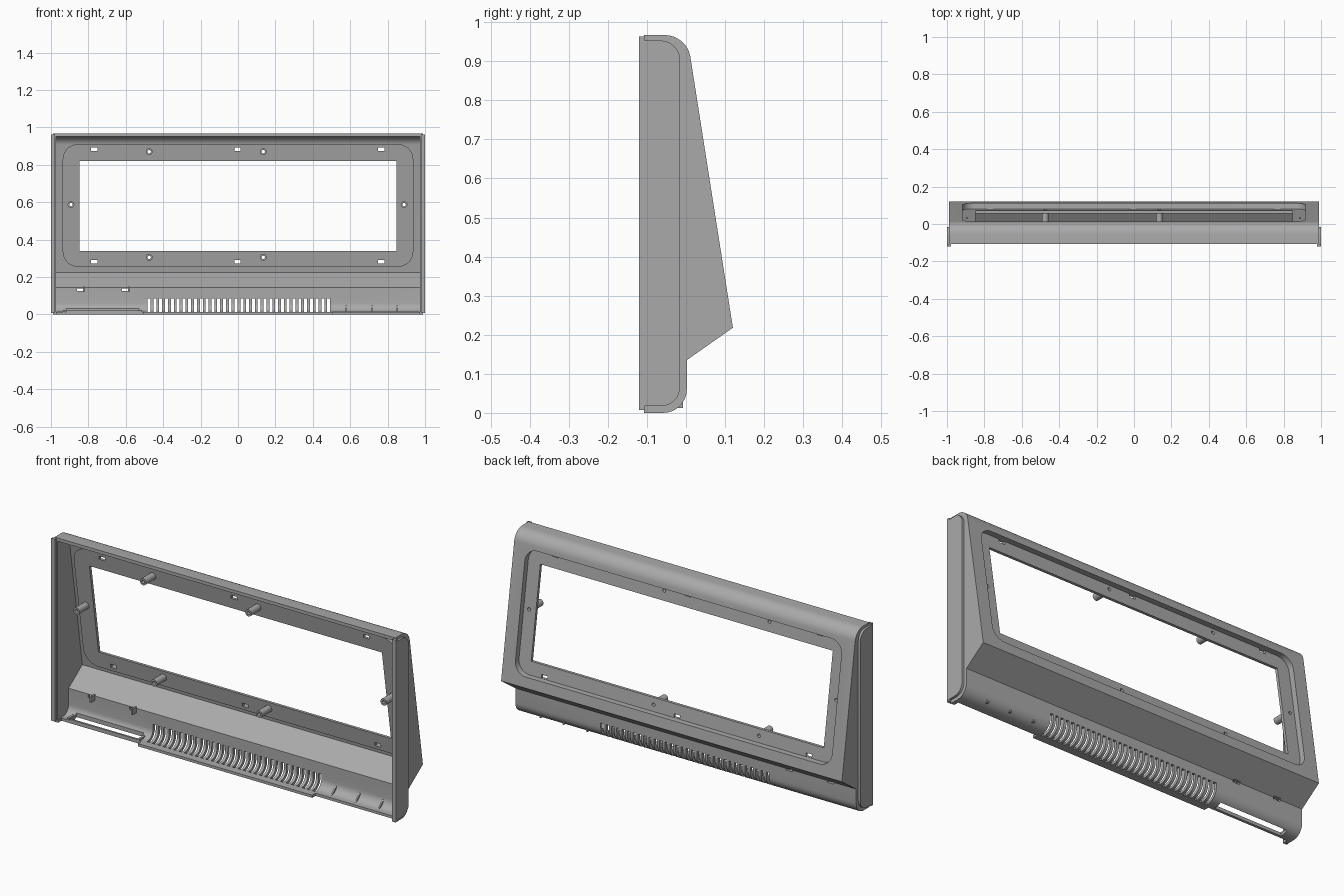
import bpy, bmesh, math
from mathutils import Vector

cube = bpy.data.objects.get("Cube")
if cube:
    bpy.data.objects.remove(cube, do_unlink=True)

grey = bpy.data.materials.new("mid grey plastic")
grey.use_nodes = True
COLOUR = (0.4, 0.4, 0.4, 1)
grey.diffuse_color = COLOUR
grey.node_tree.nodes["Principled BSDF"].inputs["Base Color"].default_value = COLOUR


def outline(points, steps=8):
    """Polygon from (u, v, tangent length) corners, rounded where the length is set."""
    out = []
    for i, (u, v, r) in enumerate(points):
        c = Vector((u, v))
        if not r:
            out.append(c)
            continue
        a = c + (Vector(points[i - 1][:2]) - c).normalized() * r
        b = c + (Vector(points[(i + 1) % len(points)][:2]) - c).normalized() * r
        p, q = a.lerp(c, 0.55), b.lerp(c, 0.55)
        for k in range(steps + 1):
            t = k / steps
            s = 1 - t
            out.append(a * s**3 + p * 3 * s * s * t + q * 3 * s * t * t + b * t**3)
    return out


def loft(bm, ring_a, ring_b):
    a = [bm.verts.new(p) for p in ring_a]
    b = [bm.verts.new(p) for p in ring_b]
    bm.faces.new(a)
    bm.faces.new(b[::-1])
    for i in range(len(a)):
        j = (i + 1) % len(a)
        bm.faces.new((a[j], a[i], b[i], b[j]))


def make(name, pieces):
    """One object from a list of (ring, ring) prisms."""
    bm = bmesh.new()
    for a, b in pieces:
        loft(bm, a, b)
    bmesh.ops.recalc_face_normals(bm, faces=bm.faces[:])
    mesh = bpy.data.meshes.new(name)
    bm.to_mesh(mesh)
    bm.free()
    mesh.materials.append(grey)
    obj = bpy.data.objects.new(name, mesh)
    bpy.context.collection.objects.link(obj)
    return obj


def prism_x(shape, x0, x1):
    return [(x0, p.x, p.y) for p in shape], [(x1, p.x, p.y) for p in shape]


def box(x0, x1, y0, y1, z0, z1):
    return prism_x([Vector(p) for p in ((y0, z0), (y1, z0), (y1, z1), (y0, z1))], x0, x1)


def slope(z):
    """Y of the sloping back at height z."""
    return 0.12 - (z - 0.218) * 0.157


def slab(shape, d0, d1):
    """Prism following the sloping back, between two depths below it."""
    return tuple([(p.x, slope(p.y) - d, p.y) for p in shape] for d in (d0, d1))


def rect(x, z0, z1, r):
    return outline([(-x, z0, r), (x, z0, r), (x, z1, r), (-x, z1, r)])


def disc(x, z, r, n=20):
    return [Vector((x + r * math.cos(math.tau * i / n), z + r * math.sin(math.tau * i / n)))
            for i in range(n)]


def boolean(obj, tool, operation):
    tool.hide_render = True
    mod = obj.modifiers.new(operation, 'BOOLEAN')
    mod.operation, mod.object, mod.solver = operation, tool, 'EXACT'
    graph = bpy.context.evaluated_depsgraph_get()
    mesh = bpy.data.meshes.new_from_object(obj.evaluated_get(graph))
    obj.modifiers.clear()
    obj.data = mesh
    bpy.data.objects.remove(tool, do_unlink=True)


def smooth(obj):
    obj.data.shade_smooth()
    obj.data.set_sharp_from_angle(angle=math.radians(30))


# Hollow housing, open at the front
outer = outline([(-0.107, 0, 0), (0.002, 0, 0.06), (0.002, 0.135, 0), (0.12, 0.218, 0),
                 (slope(0.967), 0.967, 0.055), (-0.107, 0.967, 0)])
inner = outline([(-0.2, 0.014, 0), (-0.014, 0.014, 0.047), (-0.014, 0.144, 0),
                 (0.099, 0.224, 0), (slope(0.95) - 0.018, 0.95, 0.042), (-0.2, 0.95, 0)])
housing = make("housing", [prism_x(outer, -0.988, 0.988)])
boolean(housing, make("cavity", [prism_x(inner, -0.972, 0.972)]), 'DIFFERENCE')

# Recessed display tray and its window
boolean(housing, make("tray", [slab(rect(0.937, 0.255, 0.91, 0.08), 0.008, 0.045)]), 'UNION')
boolean(housing, make("recess", [slab(rect(0.918, 0.272, 0.893, 0.065), -0.05, 0.03)]), 'DIFFERENCE')
boolean(housing, make("window", [box(-0.848, 0.848, -0.3, 0.3, 0.34, 0.82)]), 'DIFFERENCE')

# Mounting posts with through holes
posts = [(x, z) for x in (-0.475, 0.135) for z in (0.305, 0.87)] + [(-0.893, 0.587), (0.888, 0.587)]
cuts = [slab(disc(x, z, 0.009), -0.1, 0.1) for x, z in posts]

# Clip slots in the tray
cuts += [box(x - 0.017, x + 0.017, -0.2, 0.3, z - 0.009, z + 0.009)
         for x in (-0.768, -0.003, 0.765) for z in (0.282, 0.884)]

# Ventilation slots round the lower back edge
COUNT = 32
for i in range(COUNT):
    x = -0.475 + 0.96 * i / (COUNT - 1)
    cuts.append(box(x - 0.008, x + 0.008, -0.065, 0.05, -0.05, 0.085))

# Stepped lower lip, cable opening and two catches
for s0, s1 in ((-0.968, -0.505), (0.505, 0.968)):
    cuts.append(box(s0, s1, -0.2, -0.08, -0.05, 0.05))
cuts.append(box(-0.92, -0.53, -0.066, -0.024, -0.05, 0.05))
for x in (-0.84, -0.6):
    cuts.append(box(x - 0.02, x + 0.02, -0.05, 0.03, 0.126, 0.139))
boolean(housing, make("openings", cuts), 'DIFFERENCE')
smooth(housing)

for n, (x, z) in enumerate(posts):
    post = make(f"mounting_post_{n + 1}", [slab(disc(x, z, 0.018), 0.04, 0.125)])
    y = slope(z) - 0.125
    for v in post.data.vertices:          # square off the free end
        if v.index >= len(post.data.vertices) // 2:
            v.co.y = y
    boolean(post, make("bore", [slab(disc(x, z, 0.009), 0, 0.2)]), 'DIFFERENCE')
    smooth(post)

# Raised end plates with a front flange
plate = outline([(-0.12, 0.017, 0), (-0.015, 0.017, 0.05), (-0.015, 0.953, 0.05), (-0.12, 0.953, 0)])
for side, s in (("left", 1), ("right", -1)):
    smooth(make(f"{side}_end_plate", [prism_x(plate, s * 0.986, s)]))
    make(f"{side}_front_flange", [box(s * 0.978, s * 0.999, -0.12, -0.106, 0.008, 0.963)])

# Small gussets and the rail beside the cable opening
gusset = [Vector(p) for p in ((-0.06, 0.012), (-0.008, 0.012), (-0.008, 0.055))]
make("gussets", [prism_x(gusset, x - 0.004, x + 0.004) for x in (0.58, 0.718, 0.852)])
make("opening_rail", [box(-0.92, -0.52, -0.08, -0.07, 0.012, 0.02)]
     + [box(x - 0.006, x + 0.006, -0.08, -0.024, 0.012, 0.024) for x in (-0.93, -0.52)])
make("catches", [box(x + 0.012, x + 0.02, -0.045, -0.01, 0.12, 0.15) for x in (-0.84, -0.6)])
